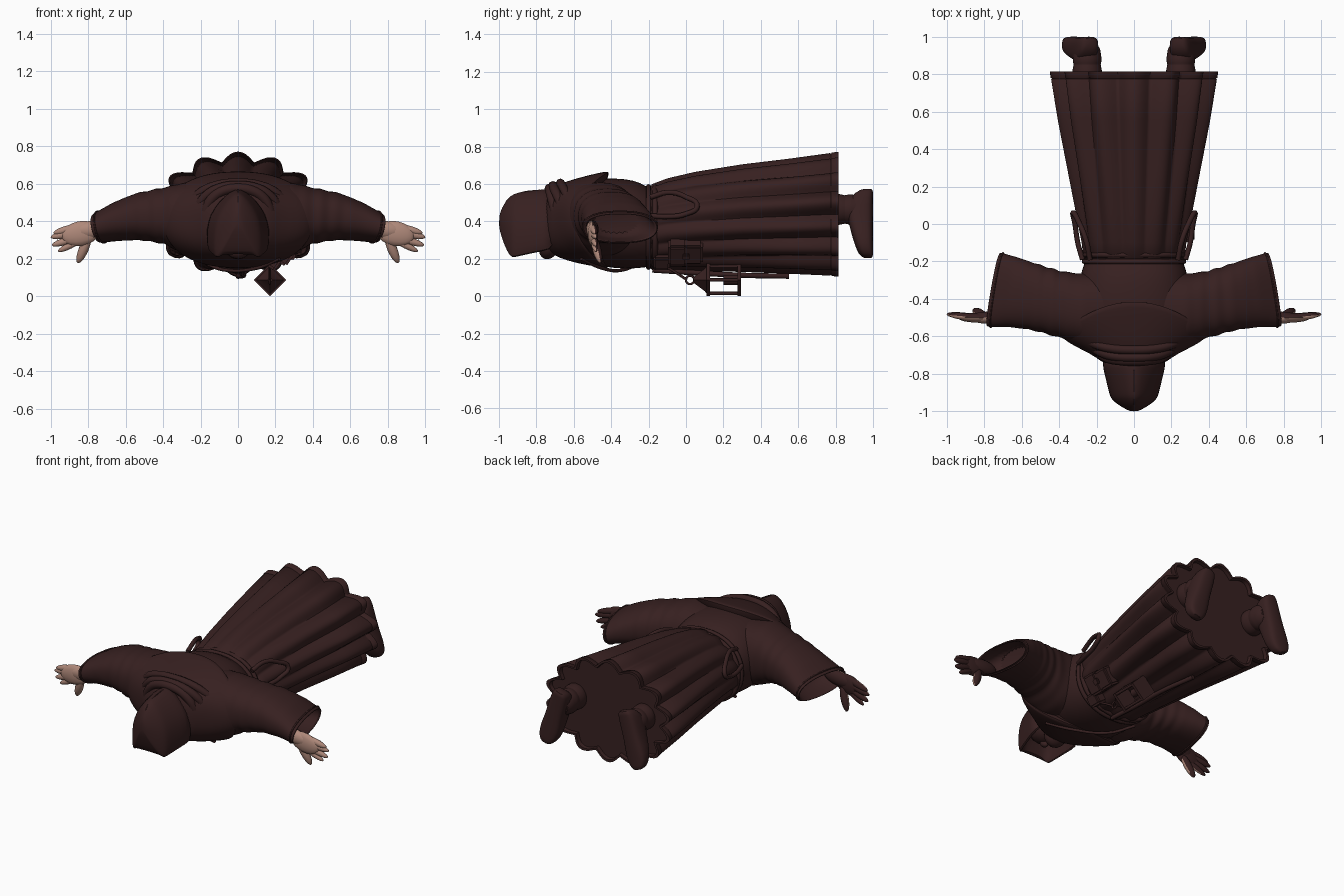
import bpy, bmesh, math
from mathutils import Vector, Matrix

cube = bpy.data.objects.get("Cube")
if cube:
    bpy.data.objects.remove(cube)


def material(name, rgb):
    m = bpy.data.materials.new(name)
    m.use_nodes = True
    m.diffuse_color = (*rgb, 1)
    b = m.node_tree.nodes["Principled BSDF"]
    b.inputs["Base Color"].default_value = (*rgb, 1)
    b.inputs["Roughness"].default_value = 0.9
    return m


CLOTH = material("dark brown cloth", (0.038, 0.0145, 0.0145))
SKIN = material("skin", (0.43, 0.25, 0.195))


def finish(name, bm, mats=(CLOTH,), sub=0, angle=50):
    bmesh.ops.recalc_face_normals(bm, faces=bm.faces[:])
    me = bpy.data.meshes.new(name)
    bm.to_mesh(me)
    bm.free()
    ob = bpy.data.objects.new(name, me)
    bpy.context.collection.objects.link(ob)
    for m in mats:
        me.materials.append(m)
    bpy.ops.object.select_all(action='DESELECT')
    ob.select_set(True)
    bpy.context.view_layer.objects.active = ob
    bpy.ops.object.shade_smooth_by_angle(angle=math.radians(angle))
    if sub:
        mod = ob.modifiers.new("Smooth", 'SUBSURF')
        mod.levels = mod.render_levels = sub


def loft(name, rings, sub=0, angle=50):
    bm = bmesh.new()
    rows = [[bm.verts.new(p) for p in r] for r in rings]
    n = len(rows[0])
    for a, b in zip(rows, rows[1:]):
        for i in range(n):
            j = (i + 1) % n
            bm.faces.new((a[i], a[j], b[j], b[i]))
    bm.faces.new(rows[0])
    bm.faces.new(rows[-1])
    finish(name, bm, sub=sub, angle=angle)


def spow(v, p):
    return math.copysign(abs(v) ** p, v)


def oval(y, rx, z0, z1, cx=0, n=24, p=0.88):
    """Ring across the y axis, from height z0 to z1."""
    ts = [2 * math.pi * i / n for i in range(n)]
    return [Vector((cx + rx * spow(math.sin(t), p), y,
                    (z0 + z1) / 2 + (z1 - z0) / 2 * spow(math.cos(t), p))) for t in ts]


def tube(name, pts, r, cyclic=False):
    cu = bpy.data.curves.new(name, 'CURVE')
    cu.dimensions = '3D'
    cu.bevel_depth, cu.bevel_resolution, cu.resolution_u = r, 2, 6
    cu.use_fill_caps = True
    sp = cu.splines.new('BEZIER')
    sp.bezier_points.add(len(pts) - 1)
    for bp, p in zip(sp.bezier_points, pts):
        bp.co = p
        bp.handle_left_type = bp.handle_right_type = 'AUTO'
    sp.use_cyclic_u = cyclic
    cu.materials.append(CLOTH)
    ob = bpy.data.objects.new(name, cu)
    bpy.context.collection.objects.link(ob)
    bpy.ops.object.select_all(action='DESELECT')
    ob.select_set(True)
    bpy.context.view_layer.objects.active = ob
    bpy.ops.object.convert(target='MESH')


def box(name, loc, size, bevel=0.012, turn=0):
    bm = bmesh.new()
    bmesh.ops.create_cube(bm, size=1, matrix=Matrix.Translation(loc)
                          @ Matrix.Rotation(turn, 4, 'Y') @ Matrix.Diagonal((*size, 1)))
    bmesh.ops.bevel(bm, geom=bm.edges[:], offset=bevel, segments=2, affect='EDGES')
    finish(name, bm)


def blob(bm, a, b, r, flat=1.0):
    """Ellipsoid from a to b, thinned along y."""
    a, b = Vector(a), Vector(b)
    d, c = b - a, (a + b) / 2
    m = (Matrix.Translation(c) @ Matrix.Diagonal((1, flat, 1, 1))
         @ d.to_track_quat('Z', 'Y').to_matrix().to_4x4()
         @ Matrix.Diagonal((r, r, d.length / 2, 1)))
    bmesh.ops.create_uvsphere(bm, u_segments=14, v_segments=10, radius=1, matrix=m)


# Torso
loft("torso", [oval(*r) for r in (
    (-0.14, .255, .16, .58), (-0.2, .26, .155, .575), (-0.24, .28, .15, .61),
    (-0.32, .295, .142, .63), (-0.45, .31, .155, .635), (-0.6, .28, .19, .61),
    (-0.72, .17, .24, .57))], sub=1)

# Pleated skirt with a recessed hem
PLEATS, N = 14, 196


def pleated(y, rx, z0, z1, depth, scale=1.0):
    ring = []
    cz, rz = (z0 + z1) / 2, (z1 - z0) / 2
    for i in range(N):
        t = 2 * math.pi * i / N
        k = scale * (1 - depth * (1 - abs(math.cos(t * PLEATS / 2)) ** 1.2))
        ring.append((k * rx * math.sin(t), y, cz + k * rz * math.cos(t)))
    return ring


skirt = [pleated(*r) for r in (
    (-0.2, .25, .16, .575, .03), (-0.18, .275, .14, .6, .05), (-0.1, .285, .14, .63, .06),
    (0.05, .315, .135, .665, .08), (0.3, .365, .13, .705, .11), (0.55, .415, .12, .735, .13),
    (0.77, .452, .11, .765, .15), (0.775, .448, .114, .761, .15), (0.78, .455, .108, .768, .15),
    (0.815, .46, .104, .772, .15))]
skirt += [pleated(0.815, .46, .104, .772, .15, .95), pleated(0.79, .46, .104, .772, .15, .94)]
loft("pleated_skirt", skirt, angle=60)

# Shoulder cape: hem dips at the back and chest
cape = []
for y, rx, z0, z1, sweep in ((-.76, .15, .26, .54, 0), (-.71, .2, .22, .585, 0),
                             (-.64, .28, .19, .615, .03), (-.53, .36, .165, .645, .1),
                             (-.43, .4, .15, .668, .16), (-.41, .4, .15, .667, .17),
                             (-.41, .37, .18, .64, .17)):
    ring = oval(y, rx, z0, z1, n=40)
    for p in ring:
        p.y -= sweep * (p.x / rx) ** 2
    cape.append(ring)
loft("shoulder_cape", cape, sub=1)

# Draped cowl folds, tilted toward the chest
for k, (y, rx, z0, z1, tilt, r) in enumerate((
        (-.69, .175, .235, .575, .05, .028), (-.635, .225, .205, .59, .09, .026),
        (-.57, .28, .18, .605, .11, .024))):
    pts = oval(y, rx, z0, z1, n=16)
    for p in pts:
        p.y += tilt * (0.42 - p.z) / 0.2
    tube("cowl_fold_%d" % (k + 1), pts, r, True)

# Hood: closed peaked crown, hollow on the face side farther back
OUTER = ((0, 1), (.25, .95), (.6, .8), (.9, .58), (1, .35), (1, .12), (.95, 0))
INNER = ((.84, 0), (.76, .12), (.6, .42), (.3, .52))
hood = []
for y, w, z0, z1, hollow in (
        (-1.0, .02, .37, .43, 0), (-.985, .05, .31, .475, 0), (-.955, .1, .235, .525, 0),
        (-.93, .122, .205, .545, 0), (-.915, .13, .208, .555, .8), (-.85, .145, .222, .568, 1),
        (-.77, .165, .24, .575, 1), (-.69, .18, .25, .585, 1)):
    half = [(w * u, y, z0 + v * (z1 - z0)) for u, v in OUTER]
    half += [(w * u, y, z0 + hollow * v * (z1 - z0)) for u, v in INNER]
    low = (0, y, z0 + .53 * hollow * (z1 - z0))
    hood.append(half + [low] + [(-x, y, z) for x, y, z in half[:0:-1]])
loft("hood", hood, sub=1)
tube("hood_seam", [(0, -.98, .465), (0, -.945, .523), (0, -.88, .553), (0, -.78, .566)], .004)

# Shaded face inside the hood
bm = bmesh.new()
blob(bm, (0, -.93, .36), (0, -.7, .34), .09)
blob(bm, (0, -.86, .28), (0, -.81, .24), .022)
blob(bm, (0, -.78, .29), (0, -.68, .25), .075)
finish("face", bm)

ARM = ((.12, -.66, -.25, .2, .6), (.28, -.65, -.265, .22, .61), (.4, -.605, -.25, .28, .58),
       (.55, -.565, -.21, .3, .55), (.68, -.55, -.175, .295, .5), (.8, -.55, -.15, .285, .44))


def arm_row(x):
    for a, b in zip(ARM, ARM[1:]):
        if x <= b[0]:
            f = (x - a[0]) / (b[0] - a[0])
            return [u + f * (v - u) for u, v in zip(a, b)]


def arm_ring(s, x, scale=1.0, n=28):
    _, y0, y1, z0, z1 = arm_row(x)
    lean = max(0, (x - .35) / .45)
    ring = []
    for i in range(n):
        t = 2 * math.pi * i / n
        y = (y0 + y1) / 2 + scale * (y1 - y0) / 2 * spow(math.cos(t), .85)
        z = (z0 + z1) / 2 + scale * (z1 - z0) / 2 * spow(math.sin(t), .85)
        px = x - lean * (.07 * (y + .55) / .4 + .03 * (.43 - z) / .15)
        ring.append((s * px, y, z))
    return ring


for s, side in ((1, "left"), (-1, "right")):
    # Wide sleeve with creases and an open cuff
    rings = []
    for i in range(29):
        x = .12 + .68 * i / 28
        crease = .035 * math.exp(-((x - .45) / .12) ** 2) * math.sin(x * 75)
        rings.append(arm_ring(s, x, 1 + crease))
    rings += [arm_ring(s, .8, .92), arm_ring(s, .7, .86), arm_ring(s, .62, .77)]
    loft(side + "_sleeve", rings, sub=1)
    tube(side + "_cuff_seam", arm_ring(s, .775, 1.0, 16), .005, True)

    # Spread hand: pale back, cloth-coloured palm
    bm = bmesh.new()
    blob(bm, (s * .66, -.5, .37), (s * .88, -.5, .345), .048, .7)
    blob(bm, (s * .74, -.505, .355), (s * .94, -.495, .315), .066, .4)
    for base, tip, r in (((.84, -.5, .375), (.985, -.485, .337), .021),
                         ((.84, -.5, .345), (1.0, -.48, .315), .021),
                         ((.84, -.5, .32), (.993, -.48, .272), .02),
                         ((.83, -.5, .305), (.96, -.48, .24), .018),
                         ((.79, -.5, .33), (.855, -.455, .178), .026)):
        blob(bm, (s * base[0], *base[1:]), (s * tip[0], *tip[1:]), r, .9)
    bm.normal_update()
    for f in bm.faces:
        f.material_index = 1 if f.normal.y > 0.2 else 0
    finish(side + "_hand", bm, (SKIN, CLOTH))

    # Boot: shaft, ankle fold, foot turned outward
    loft(side + "_boot_shaft", [oval(y, r, .46 - r, .46 + r * 1.1, s * .25, 16, 1) for y, r in (
        (.74, .085), (.83, .082), (.85, .07), (.87, .082), (.9, .075), (.97, .07))], sub=1)
    heel, toe = Vector((s * .232, 0, .57)), Vector((s * .34, 0, .205))
    across = (toe - heel).normalized().cross(Vector((0, 1, 0)))
    rings = []
    for f, w, top in ((0, .03, .95), (.05, .055, .9), (.25, .065, .85), (.5, .062, .87),
                      (.75, .075, .895), (.93, .06, .92), (1, .025, .95)):
        c = heel.lerp(toe, f)
        ring = []
        for i in range(16):
            t = 2 * math.pi * i / 16
            ring.append(c + across * w * spow(math.cos(t), .7)
                        + Vector((0, (1 + top) / 2 + (1 - top) / 2 * spow(math.sin(t), .6), 0)))
        rings.append(ring)
    loft(side + "_boot_foot", rings, sub=1)

    # Rope loop at the hip
    tube(side + "_hip_rope", [(s * x, y, z) for x, y, z in (
        (.235, -.19, .53), (.255, -.09, .555), (.29, 0, .53), (.325, .06, .48),
        (.315, 0, .44), (.3, -.1, .425), (.275, -.19, .43))], .014)

# Rope belt, two turns
for k, y in enumerate((-.2, -.165)):
    tube("belt_turn_%d" % (k + 1), oval(y, .265, .155, .585, n=16), .014, True)
tube("belt_tail", [(.02, -.18, .14), (.02, .05, .125), (.03, .3, .112), (.0, .55, .107)], .014)
tube("chest_strap", [(.22, -.56, .2), (.1, -.45, .15), (-.08, -.33, .142), (-.2, -.23, .19)], .009)

# Pouch with flap and buckle
box("pouch", (.245, .0, .24), (.09, .18, .12), turn=.6)
box("pouch_flap", (.255, -.045, .235), (.09, .1, .13), turn=.6)
box("pouch_buckle", (.295, .0, .21), (.02, .04, .035), .005, .6)
box("belt_knot", (.185, -.13, .19), (.08, .09, .08), turn=.6)

# Hanging lantern with a diamond frame
LX, LZ = .17, .087


def diamond(y, r):
    return oval(y, r, LZ - r, LZ + r, LX, 4, 1)


loft("lantern_roof", [diamond(y, r) for y, r in ((.04, .015), (.06, .03), (.1, .06), (.115, .08))])
for name, y in (("lantern_top", .11), ("lantern_base", .275)):
    loft(name, [diamond(y, .087), diamond(y + .018, .087)])
for k, (dx, dz) in enumerate(((.072, 0), (-.072, 0), (0, .072), (0, -.072))):
    tube("lantern_post_%d" % (k + 1), [(LX + dx, .11, LZ + dz), (LX + dx, .285, LZ + dz)], .009)
loft("lantern_candle", [oval(y, .026, LZ - .026, LZ + .026, LX, 12, 1) for y in (.2, .28)])
ring = [(LX, .022 + .022 * math.cos(a), LZ + .022 * math.sin(a)) for a in
        [math.pi * i / 4 for i in range(8)]]
tube("lantern_ring", ring, .006, True)
tube("lantern_cord", [(LX, .005, LZ), (LX, -.06, .13), (LX, -.15, .18)], .007)
